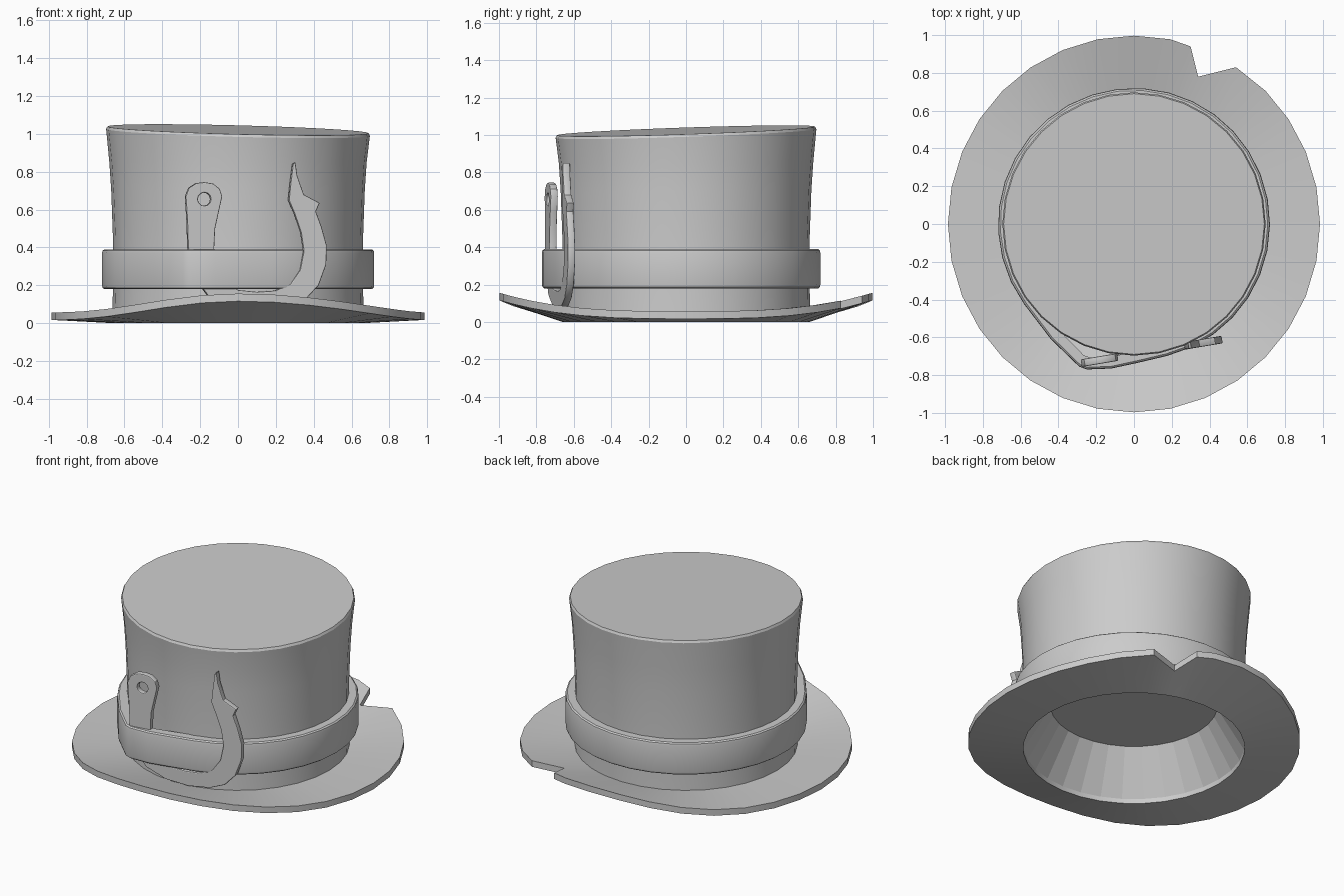
import bpy, bmesh, math
from math import sin, cos, pi, radians

if "Cube" in bpy.data.objects:
    bpy.data.objects.remove(bpy.data.objects["Cube"])

N = 32


def finish(name, bm, smooth=True):
    bmesh.ops.recalc_face_normals(bm, faces=bm.faces[:])
    me = bpy.data.meshes.new(name)
    bm.to_mesh(me)
    bm.free()
    ob = bpy.data.objects.new(name, me)
    bpy.context.collection.objects.link(ob)
    if smooth:
        shade(ob)
    return ob


def shade(ob):
    bpy.ops.object.select_all(action='DESELECT')
    ob.select_set(True)
    bpy.context.view_layer.objects.active = ob
    bpy.ops.object.shade_smooth_by_angle(angle=radians(30))


def bridge(bm, rings, closed=False):
    """Skin a list of equally long rings with quads."""
    vs = [[bm.verts.new(p) for p in r] for r in rings]
    pairs = list(zip(vs, vs[1:])) + ([(vs[-1], vs[0])] if closed else [])
    for a, b in pairs:
        for i in range(len(a)):
            j = (i + 1) % len(a)
            bm.faces.new((a[i], a[j], b[j], b[i]))
    return vs


def circle(r, z):
    return [(r * cos(2 * pi * i / N), r * sin(2 * pi * i / N), z) for i in range(N)]


# Crown: flared wall with a tilted flat top
bm = bmesh.new()
rings = [circle(r, z) for r, z in
         [(.665, .03), (.659, .25), (.661, .45), (.67, .7), (.68, .85), (.697, 1.008), (.69, 1.022)]]
for k in (-2, -1):
    rings[k] = [(x, y, z - .026 * x + .034 * y) for x, y, z in rings[k]]
vs = bridge(bm, rings)
bm.faces.new(vs[-1])
finish("crown", bm)

# Lining: faceted hollow seen from below
bm = bmesh.new()
vs = bridge(bm, [circle(.66, .03), circle(.5, .3)])
bm.faces.new(vs[-1])
bmesh.ops.recalc_face_normals(bm, faces=bm.faces[:])
lining = finish("lining", bm, False)
lining.data.flip_normals()

# Brim: front and back curl up, with a torn notch at the back
edge = []
for i in range(N):
    a = 2 * pi * i / N
    if i == 6:
        edge.append((.34, .78))
        edge.append((.30, .94))
    elif i == 5:
        edge.append((.54, .83))
    else:
        edge.append((.985 * cos(a), .997 * sin(a)))


def lift(x, y):
    r = math.hypot(x, y)
    return .1 * abs(y / r) ** (3 if x > 0 else 5) * max(0, (r - .67) / .33)


inner = [(.66 * x / math.hypot(x, y), .66 * y / math.hypot(x, y)) for x, y in edge]
bm = bmesh.new()
bridge(bm, [[(x, y, z) for x, y in inner] if loop == 'i' else
            [(x, y, z + lift(x, y)) for x, y in edge]
            for loop, z in [('i', 0), ('i', .055), ('o', .057), ('o', .017)]], closed=True)
finish("brim", bm)

# Hat band: rounded strip pushed outward where it passes over the hook
line = [(.72 * cos(a), .72 * sin(a)) for a in
        [radians(-76 + 292 * i / 27) for i in range(28)]]
line += [(-.44, -.61), (-.29, -.755), (-.25, -.77), (-.12, -.765), (.02, -.735)]
bm = bmesh.new()
rings = []
for off, z in [(.065, .18), (.012, .18), (.003, .187), (0, .20),
               (0, .37), (.003, .383), (.012, .39), (.065, .39)]:
    rings.append([(x * (1 - off / math.hypot(x, y)), y * (1 - off / math.hypot(x, y)), z)
                  for x, y in line])
bridge(bm, rings, closed=True)
finish("hat_band", bm)

# Fish hook: flat outline with an eye, shank, bend, barb and point
outline = [(-.27, .40), (-.275, .55), (-.283, .67), (-.265, .715), (-.225, .74), (-.18, .745),
           (-.135, .737), (-.10, .71), (-.087, .67), (-.105, .59), (-.125, .50), (-.13, .40),
           (-.125, .30), (-.08, .21), (0, .175), (.10, .165), (.20, .172), (.28, .21),
           (.33, .28), (.35, .38), (.335, .48), (.30, .58), (.27, .65), (.278, .73),
           (.292, .84), (.305, .85), (.315, .78), (.35, .68), (.435, .635), (.415, .59),
           (.445, .51), (.473, .41), (.47, .31), (.43, .20), (.36, .125), (.26, .085),
           (.12, .07), (-.03, .085), (-.16, .14), (-.24, .25)]
eye = [(-.183 + .035 * cos(2 * pi * i / 12), .655 + .035 * sin(2 * pi * i / 12)) for i in range(12)]
cu = bpy.data.curves.new("fish_hook", 'CURVE')
cu.dimensions = '2D'
cu.fill_mode = 'BOTH'
cu.extrude = .014
cu.bevel_depth = .006
cu.bevel_resolution = 1
cu.offset = -.006
for pts in (outline, eye):
    sp = cu.splines.new('POLY')
    sp.points.add(len(pts) - 1)
    for p, (x, z) in zip(sp.points, pts):
        p.co = (x, z, 0, 1)
    sp.use_cyclic_u = True
hook = bpy.data.objects.new("fish_hook", cu)
bpy.context.collection.objects.link(hook)
hook.rotation_euler = (pi / 2, 0, radians(9.5))
hook.location = (0, -.69, 0)
bpy.ops.object.select_all(action='DESELECT')
hook.select_set(True)
bpy.context.view_layer.objects.active = hook
bpy.ops.object.convert(target='MESH')
shade(bpy.context.view_layer.objects.active)
